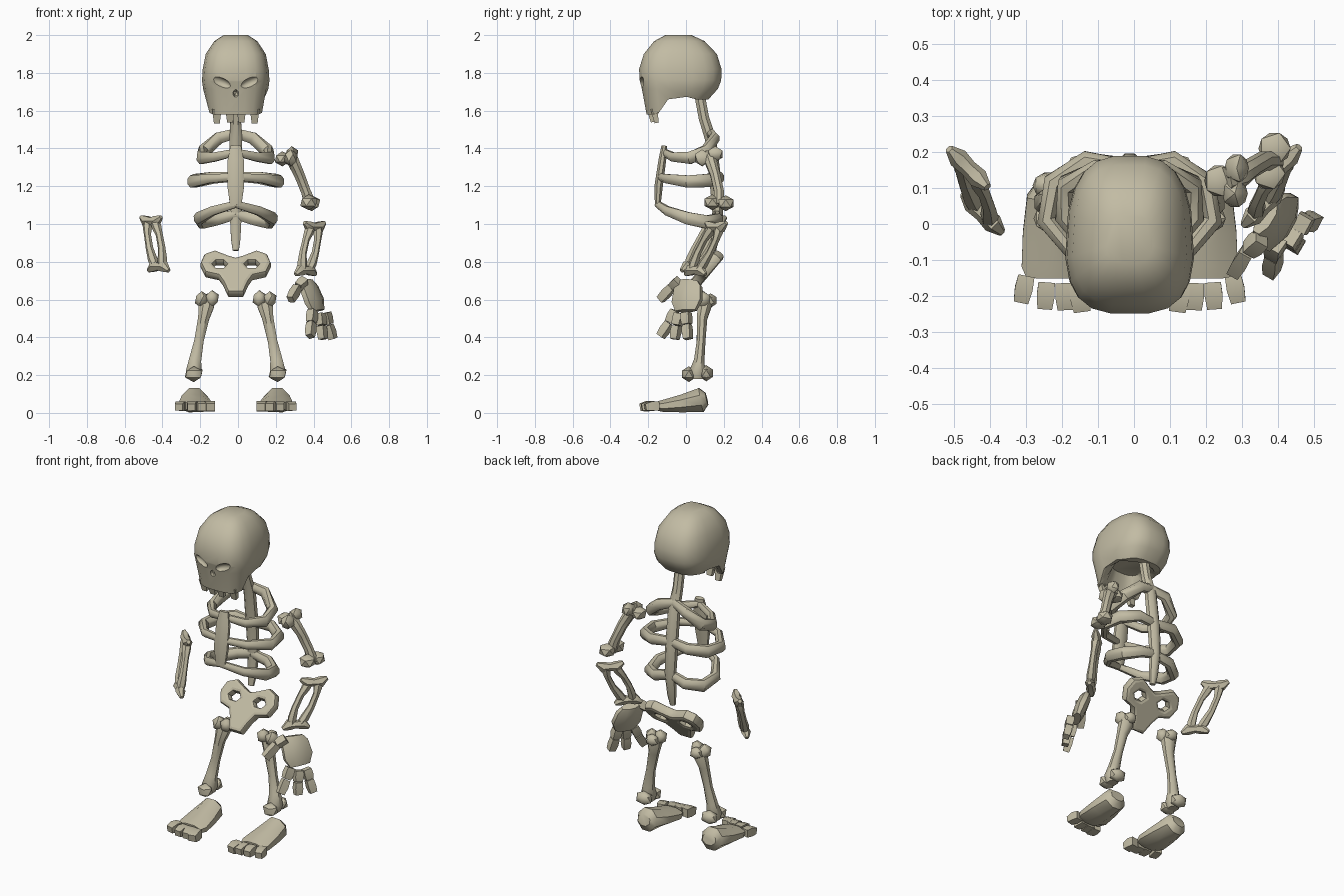
import bpy, bmesh, math
from mathutils import Vector, Matrix

if "Cube" in bpy.data.objects:
    bpy.data.objects.remove(bpy.data.objects["Cube"])

CX = -0.012   # body mirror plane
bone = bpy.data.materials.new("old_bone")
bone.diffuse_color = (0.54, 0.50, 0.37, 1)
bone.use_nodes = True
bone.node_tree.nodes["Principled BSDF"].inputs["Base Color"].default_value = bone.diffuse_color


def finish(bm, name, angle=42):
    bmesh.ops.recalc_face_normals(bm, faces=bm.faces)
    me = bpy.data.meshes.new(name)
    bm.to_mesh(me)
    bm.free()
    ob = bpy.data.objects.new(name, me)
    bpy.context.collection.objects.link(ob)
    me.materials.append(bone)
    smooth(ob, angle)
    return ob


def smooth(ob, angle=42):
    bpy.ops.object.select_all(action='DESELECT')
    ob.select_set(True)
    bpy.context.view_layer.objects.active = ob
    bpy.ops.object.shade_smooth_by_angle(angle=math.radians(angle))


def loft(name, rings, angle=42):
    bm = bmesh.new()
    vs = [[bm.verts.new(p) for p in r] for r in rings]
    n = len(vs[0])
    for a, b in zip(vs, vs[1:]):
        for i in range(n):
            bm.faces.new((a[i], a[(i + 1) % n], b[(i + 1) % n], b[i]))
    bm.faces.new(vs[0])
    bm.faces.new(vs[-1])
    return finish(bm, name, angle)


def limb(name, pts, ref, sides=8, s=1, cx=0):
    """Tube through (x, y, z, radius along ref, other radius); s mirrors it about cx."""
    P = [Vector(p[:3]) for p in pts]
    rings = []
    for i, p in enumerate(pts):
        t = (P[min(i + 1, len(P) - 1)] - P[max(i - 1, 0)]).normalized()
        u = Vector(ref)
        u = (u - t * u.dot(t)).normalized()
        v = t.cross(u)
        ring = []
        for k in range(sides):
            a = 2 * math.pi * (k + 0.5) / sides
            q = P[i] + u * p[3] * math.cos(a) + v * p[4] * math.sin(a)
            ring.append((cx + s * q.x, q.y, q.z))
        rings.append(ring)
    return loft(name, rings)


def ball(name, loc, size, rot=0, sub=1):
    bm = bmesh.new()
    m = Matrix.Translation(loc) @ Matrix.Rotation(rot, 4, 'Y') @ Matrix.Diagonal((*size, 1))
    bmesh.ops.create_icosphere(bm, subdivisions=sub, radius=1, matrix=m)
    return finish(bm, name)


# skull: boxy rings stacked downward, with a hanging face that is hollow behind
def low_edge(y):
    if y < -0.15:
        return 1.58
    if y < -0.07:
        return 1.58 + 0.115 * (y + 0.15) / 0.08
    return 1.66 + 0.035 * max(0, (0.05 - y) / 0.12)


def skull_ring(z, front, back, hw, low=False):
    ring = []
    for k in range(20):
        a = 2 * math.pi * (k + 0.5) / 20
        c, d = math.cos(a), math.sin(a)
        x = hw * math.copysign(abs(c) ** 0.65, c)
        d = math.copysign(abs(d) ** 0.65, d)
        y = (front + back) / 2 + d * (back - front) / 2
        x *= 1 - 0.14 * max(0, d)
        ring.append((CX + x, y, low_edge(y) if low else z))
    return ring


skull = loft("skull", [
    skull_ring(2.0, -0.11, 0.03, 0.065), skull_ring(1.968, -0.17, 0.10, 0.115),
    skull_ring(1.90, -0.225, 0.165, 0.16), skull_ring(1.82, -0.25, 0.19, 0.176),
    skull_ring(1.76, -0.247, 0.188, 0.18), skull_ring(1.715, -0.235, 0.17, 0.174),
    skull_ring(0, -0.21, 0.12, 0.15, True), skull_ring(0, -0.175, 0.08, 0.125, True),
    skull_ring(1.70, -0.13, 0.05, 0.09)])

# eye sockets and nose hole
cutters = [ball("socket_cutter", (CX + s * 0.08, -0.25, 1.75), (0.062, 0.035, 0.027), -s * 0.42, 2)
           for s in (-1, 1)]
cutters.append(ball("nose_cutter", (CX, -0.235, 1.69), (0.018, 0.03, 0.024)))
bpy.ops.object.select_all(action='DESELECT')
bpy.context.view_layer.objects.active = skull
skull.select_set(True)
for c in cutters:
    m = skull.modifiers.new("cut", 'BOOLEAN')
    m.operation, m.object, m.solver = 'DIFFERENCE', c, 'EXACT'
    while skull.modifiers[0] != m:
        bpy.ops.object.modifier_move_up(modifier=m.name)
    bpy.ops.object.modifier_apply(modifier=m.name)
    bpy.data.objects.remove(c)
smooth(skull)

# upper teeth
for s in (-1, 1):
    for x, y, z in ((0.03, -0.185, 1.54), (0.1, -0.165, 1.535)):
        limb("tooth", [(x, y - 0.005, 1.61, 0.035, 0.025), (x, y + 0.01, z, 0.022, 0.016)],
             (1, 0, 0), 4, s, CX)

# spine and breastbone
limb("spine", [(CX, 0.065, 1.72, .03, .03), (CX, 0.095, 1.56, .03, .03), (CX, 0.13, 1.45, .036, .032),
               (CX, 0.157, 1.22, .038, .034), (CX, 0.168, 1.05, .034, .03),
               (CX, 0.155, 0.92, .027, .022), (CX, 0.145, 0.86, .018, .015)], (1, 0, 0))
limb("breastbone", [(CX, -0.115, 1.415, .03, .016), (CX, -0.125, 1.34, .046, .022),
                    (CX, -0.145, 1.2, .048, .024), (CX, -0.15, 1.095, .032, .016)], (1, 0, 0))

# ribs: three pairs
ribs = [
    [(0, .13, 1.48), (.09, .15, 1.455), (.17, .11, 1.385), (.18, .02, 1.35), (.11, -.07, 1.355), (0, -.115, 1.38)],
    [(0, .155, 1.25), (.12, .175, 1.245), (.21, .115, 1.23), (.23, .01, 1.225), (.14, -.10, 1.24), (0, -.14, 1.25)],
    [(0, .16, 1.05), (.1, .17, 1.025), (.18, .11, 1.01), (.195, .01, 1.03), (.12, -.10, 1.07), (0, -.15, 1.105)]]
rib_size = [(.028, .024), (.034, .03), (.038, .032), (.035, .03), (.026, .024), (.02, .018)]
for path in ribs:
    for s in (-1, 1):
        limb("rib", [p + r for p, r in zip(path, rib_size)], (0, 0, 1), 8, s, CX)

# pelvis: tilted plate with two holes
half = [(0, .235), (.04, .25), (.11, .285), (.165, .26), (.185, .2), (.16, .135),
        (.09, .115), (.065, .07), (.04, 0)]
outline = half + [(-x, y) for x, y in reversed(half[1:])]
cu = bpy.data.curves.new("pelvis", 'CURVE')
cu.dimensions, cu.fill_mode = '2D', 'BOTH'
cu.extrude, cu.bevel_depth, cu.bevel_resolution = 0.012, 0.018, 1
cu.offset = -0.016
holes = [[(s * 0.085 + 0.04 * math.cos(k * math.pi / 3), 0.19 + 0.03 * math.sin(k * math.pi / 3))
          for k in range(6)] for s in (-1, 1)]
for loop in [outline] + holes:
    sp = cu.splines.new('POLY')
    sp.points.add(len(loop) - 1)
    for p, (x, y) in zip(sp.points, loop):
        p.co = (x, y, 0, 1)
    sp.use_cyclic_u = True
pelvis = bpy.data.objects.new("pelvis", cu)
bpy.context.collection.objects.link(pelvis)
pelvis.location, pelvis.rotation_euler = (CX, 0.0, 0.628), (math.radians(50), 0, 0)
cu.materials.append(bone)
bpy.ops.object.select_all(action='DESELECT')
pelvis.select_set(True)
bpy.context.view_layer.objects.active = pelvis
bpy.ops.object.convert(target='MESH')
smooth(bpy.context.view_layer.objects.active)

for s in (-1, 1):
    # leg bone with knobs
    limb("leg_bone", [(.15, .10, .62, .03, .03), (.155, .10, .57, .045, .04), (.17, .085, .50, .032, .03),
                      (.195, .08, .38, .027, .025), (.215, .07, .28, .035, .03),
                      (.222, .06, .22, .045, .045), (.222, .06, .18, .03, .04)], (1, 0, 0), 8, s, CX)
    for x, y, z, a, b, c in ((.125, .085, .605, .04, .04, .045), (.18, .09, .60, .04, .042, .045),
                             (.15, .13, .595, .04, .038, .038),
                             (.222, .015, .205, .05, .042, .042), (.222, .107, .21, .053, .042, .043)):
        ball("leg_knob", (CX + s * x, y, z), (a, b, c))
    # foot and four toes
    limb("foot", [(.222, .11, .075, .045, .035), (.22, .08, .068, .07, .07), (.216, -.02, .05, .087, .051),
                  (.212, -.115, .037, .095, .036), (.212, -.15, .036, .08, .027)], (1, 0, 0), 8, s, CX)
    for x, y, r in ((.137, -.205, .036), (.18, -.2, .034), (.233, -.198, .032), (.294, -.18, .032)):
        dx = (x - .2) * .08
        limb("toe", [(x - dx, y + .036, .036, r, r), (x, y, .036, r * 1.1, r * 1.1),
                     (x + dx, y - .036, .03, r * .9, r * .8)], (1, 0, 0), 4, s, CX)

# right upper arm
limb("upper_arm", [(.25, .12, 1.36, .04, .04), (.29, .13, 1.335, .034, .035), (.325, .155, 1.26, .028, .03),
                   (.36, .175, 1.17, .028, .028), (.385, .175, 1.10, .03, .035)], (0, 1, 0))
for x, y, z, a, b, c in ((.235, .12, 1.345, .045, .05, .04), (.28, .085, 1.35, .04, .045, .045),
                         (.285, .155, 1.37, .038, .045, .042),
                         (.375, .14, 1.115, .05, .05, .042), (.39, .21, 1.11, .05, .05, .042)):
    ball("arm_knob", (x, y, z), (a, b, c))


# forearms: paired bones meeting at flared ends
def forearm(top, bottom, s):
    a, b = Vector(top), Vector(bottom)
    w = Vector((s * 0.707, 0.707, 0))
    for side in (-1, 1):
        pts = []
        for t, off, r in ((0, .025, .022), (.12, .034, .026), (.3, .044, .019), (.6, .046, .02),
                          (.85, .036, .026), (1, .025, .022)):
            pts.append((*(a.lerp(b, t) + w * side * off), r, r))
        limb("forearm_bone", pts, w, 6)
    for p, k in ((a, 1), (b, -1)):
        limb("forearm_end", [(*(p - w * .075 + Vector((0, 0, .022 * k))), .012, .012),
                             (*(p - w * .04), .032, .028), (*p, .022, .024), (*(p + w * .04), .032, .028),
                             (*(p + w * .075 + Vector((0, 0, .022 * k))), .012, .012)], (0, 0, 1), 6)


forearm((.405, .16, .985), (.358, .05, .755), 1)
forearm((-.46, .155, 1.015), (-.42, .03, .775), -1)

# right hand: palm, then two-piece thumb and fingers
W = (.5, .87, 0)
limb("palm", [(.365, .02, .70, .055, .025), (.375, .012, .665, .085, .035), (.405, .005, .59, .092, .036),
              (.42, .0, .54, .065, .025)], W)
fingers = [((.395, -.055, .54), (.388, -.088, .475), (.382, -.135, .405)),
           ((.435, -.035, .525), (.443, -.05, .46), (.45, -.06, .39)),
           ((.465, .0, .53), (.48, .005, .465), (.503, .01, .392)),
           ((.355, -.04, .70), (.315, -.075, .665), (.278, -.135, .60))]
for a, m, b in fingers:
    a, m, b = Vector(a), Vector(m), Vector(b)
    for p, q, r in ((a, a.lerp(m, .93), .036), (m, b, .033)):
        limb("finger_bone", [(*p, r * .9, r * .8), (*p.lerp(q, .5), r, r * .9), (*q, r * .85, r * .75)], W, 4)
